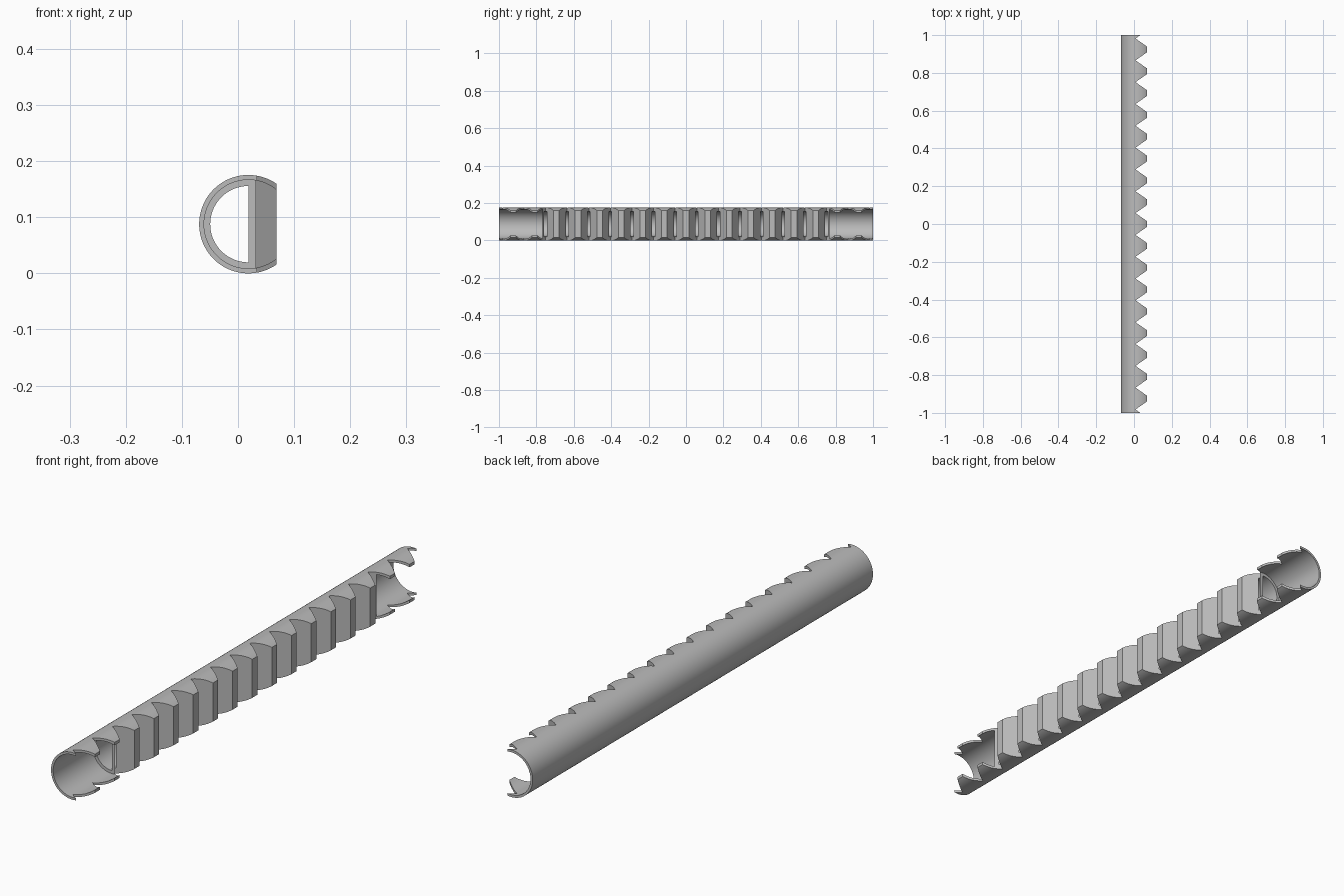
import bpy, bmesh, math

if "Cube" in bpy.data.objects:
    bpy.data.objects.remove(bpy.data.objects["Cube"])

CX, CZ, R = 0.0185, 0.0877, 0.0877      # tube axis and outer radius
R_END, R_BORE = 0.079, 0.068            # wide end bores, narrower middle bore
STEP = 0.768                            # y where the end bores stop
TIP, ROOT = 0.069, 0.008                # tooth tip and valley in x
TEETH, FIRST = 17, 0.982
PITCH = 2 * FIRST / TEETH
FLANK = (PITCH - 0.030) / 2


def prism(name, pts, direction):
    """Extrude a closed 3D outline along a vector."""
    bm = bmesh.new()
    face = bm.faces.new([bm.verts.new(p) for p in pts])
    ext = bmesh.ops.extrude_face_region(bm, geom=[face])
    verts = [v for v in ext["geom"] if isinstance(v, bmesh.types.BMVert)]
    bmesh.ops.translate(bm, verts=verts, vec=direction)
    bmesh.ops.recalc_face_normals(bm, faces=bm.faces)
    me = bpy.data.meshes.new(name)
    bm.to_mesh(me)
    bm.free()
    ob = bpy.data.objects.new(name, me)
    bpy.context.collection.objects.link(ob)
    return ob


def rod(name, r, y0, y1, a0=0, a1=360, n=128):
    """Full or partial round bar along y."""
    count = n if a1 - a0 == 360 else n + 1
    pts = []
    for i in range(count):
        a = math.radians(a0 + (a1 - a0) * i / n)
        pts.append((CX + r * math.cos(a), y0, CZ + r * math.sin(a)))
    return prism(name, pts, (0, y1 - y0, 0))


# round bar
rack = rod("toothed_tube", R, -1, 1)

# cutters: end bores, half-round middle bore, zigzag tooth cutter
zigzag = [(0.2, -1.25, -0.1)]
for i in range(-1, TEETH + 2):
    y = -FIRST + PITCH * i
    zigzag += [(TIP, y - FLANK, -0.1), (ROOT, y, -0.1), (TIP, y + FLANK, -0.1)]
zigzag.append((0.2, 1.25, -0.1))
cutters = [
    rod("front_bore_cutter", R_END, -1.1, -STEP),
    rod("back_bore_cutter", R_END, STEP, 1.1),
    rod("half_bore_cutter", R_BORE, -0.9, 0.9, 90, 270, 64),
    prism("tooth_cutter", zigzag, (0, 0, 0.4)),
]
for c in cutters:
    c.hide_render = True
    m = rack.modifiers.new(c.name, 'BOOLEAN')
    m.operation, m.solver, m.object = 'DIFFERENCE', 'EXACT', c

# bake the cuts and drop the cutters
dg = bpy.context.evaluated_depsgraph_get()
mesh = bpy.data.meshes.new_from_object(rack.evaluated_get(dg))
rack.modifiers.clear()
rack.data = mesh
for c in cutters:
    bpy.data.objects.remove(c)

# plain grey metal
grey = bpy.data.materials.new("grey_metal")
grey.diffuse_color = (0.5, 0.5, 0.5, 1)
grey.use_nodes = True
grey.node_tree.nodes["Principled BSDF"].inputs["Base Color"].default_value = grey.diffuse_color
mesh.materials.clear()
mesh.materials.append(grey)

bpy.context.view_layer.objects.active = rack
rack.select_set(True)
bpy.ops.object.shade_smooth_by_angle(angle=math.radians(30))
